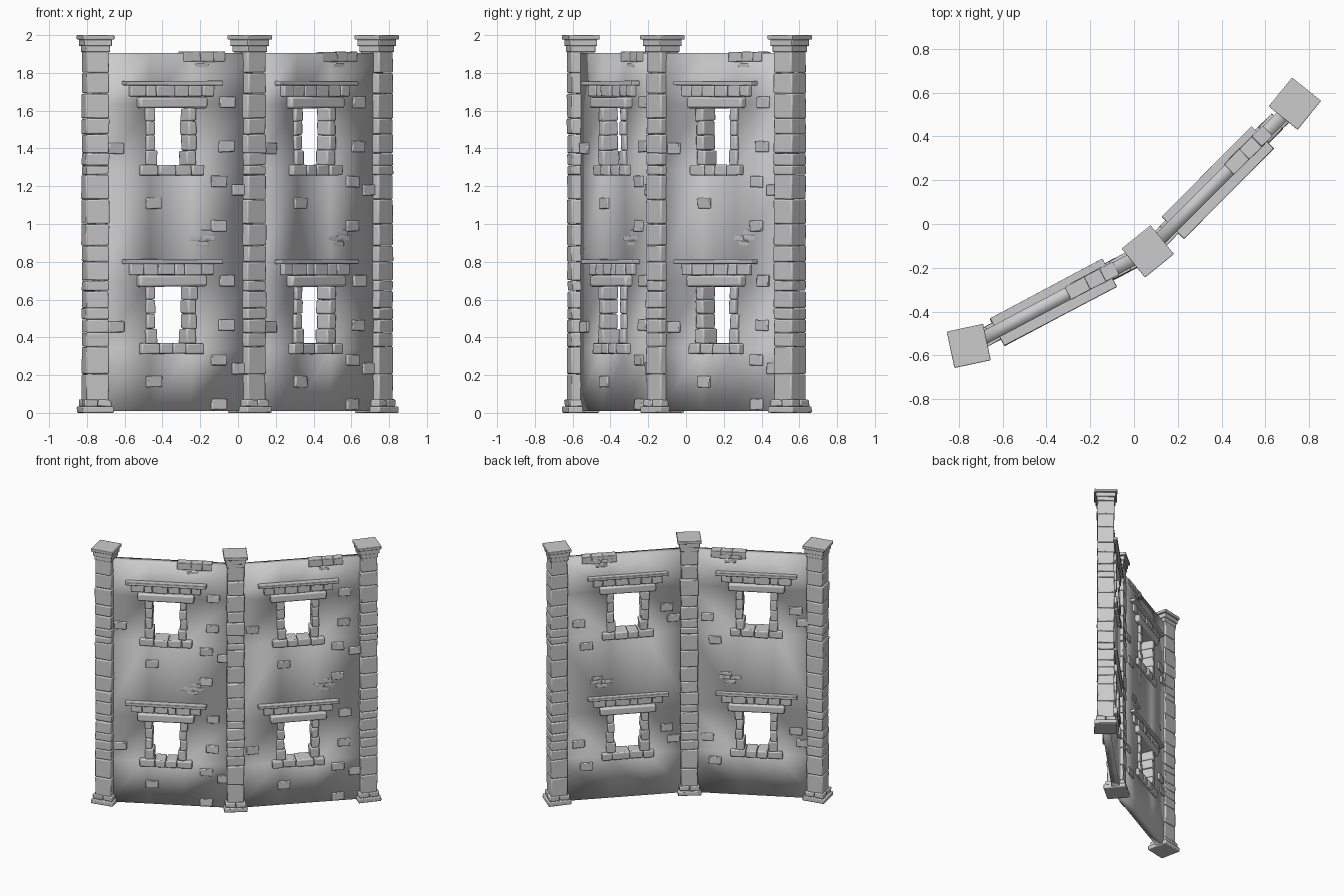
import bpy, bmesh, math, random
from mathutils import Matrix, Vector

if "Cube" in bpy.data.objects:
    bpy.data.objects.remove(bpy.data.objects["Cube"])

random.seed(7)
STOREY = 0.945
PILLARS = [(-0.755, -0.557, 12), (0.063, -0.125, 39), (0.735, 0.55, 51)]


def add_block(bm, x0, x1, y0, y1, z0, z1, j=0.003):
    """Hand-cut stone: a box with slightly wobbled corners."""
    geo = bmesh.ops.create_cube(bm, size=1)
    for v in geo["verts"]:
        c = v.co
        v.co = Vector((x0 if c.x < 0 else x1, y0 if c.y < 0 else y1, z0 if c.z < 0 else z1))
        v.co += Vector([random.uniform(-j, j) for _ in range(3)])
        v.co.z = max(v.co.z, 0)


def make(name, bm, frame, bevel=0.006):
    mesh = bpy.data.meshes.new(name)
    bmesh.ops.recalc_face_normals(bm, faces=bm.faces)
    bm.to_mesh(mesh)
    bm.free()
    ob = bpy.data.objects.new(name, mesh)
    ob.matrix_world = frame
    bpy.context.collection.objects.link(ob)
    if bevel:
        m = ob.modifiers.new("worn_edges", "BEVEL")
        m.width, m.segments = bevel, 2
    return ob


def course(bm, half, n, depth, z0, z1, u, vary=0.005):
    """A horizontal row of n stones of uneven length and projection."""
    cuts = [-half + 2 * half * i / n for i in range(n + 1)]
    for i in range(1, n):
        cuts[i] += random.uniform(-0.2, 0.2) * 2 * half / n
    for a, b in zip(cuts, cuts[1:]):
        d = depth + random.uniform(-vary, vary)
        add_block(bm, u + a + 0.001, u + b - 0.001, -d - 0.005, d - 0.005, z0, z1, 0.002)


def build_pillar(x, y, deg):
    frame = Matrix.Translation((x, y, 0)) @ Matrix.Rotation(math.radians(deg), 4, 'Z')
    # Stacked shaft stones, same pattern on both storeys
    bm = bmesh.new()
    levels = [0.06, 0.205, 0.35, 0.425, 0.495, 0.555, 0.645, 0.70, 0.80, 0.885]
    levels += [1.0, 1.13, 1.26, 1.31, 1.375, 1.475, 1.56, 1.69, 1.80, 1.925]
    for a, b in zip(levels, levels[1:]):
        w, d = (0.0615 + random.uniform(-0.002, 0.003) for _ in range(2))
        add_block(bm, -w, w, -d, d, a + 0.001, b - 0.001, 0.002)
    make("pillar_shaft", bm, frame, 0.007)
    # Stepped base: a slab and a ring of smaller stones
    bm = bmesh.new()
    add_block(bm, -0.084, 0.084, -0.084, 0.084, 0, 0.034, 0.001)
    for sx in (-1, 1):
        for sy in (-1, 1):
            add_block(bm, sx * 0.001, sx * 0.073, sy * 0.001, sy * 0.073, 0.034, 0.07)
    make("pillar_base", bm, frame)
    # Stepped capital
    bm = bmesh.new()
    for w, a, b in ((0.066, 1.91, 1.945), (0.074, 1.942, 1.977), (0.085, 1.977, 2.0)):
        add_block(bm, -w, w, -w, w, a, b, 0)
    make("pillar_capital", bm, frame, 0.004)


def build_wall(p, q):
    a, b = Vector(p[:2]), Vector(q[:2])
    mid, d = (a + b) / 2, b - a
    half = d.length / 2
    frame = Matrix.Translation((mid.x, mid.y, 0)) @ Matrix.Rotation(math.atan2(d.y, d.x), 4, 'Z')
    u = -0.028                                   # window axis along the wall
    # Plain panel with two openings
    bm = bmesh.new()
    us = [-half, u - 0.125, u + 0.125, half]
    zs = [0.01, 0.34, 0.69, 0.34 + STOREY, 0.69 + STOREY, 1.905]
    grid = [[bm.verts.new((s, 0, z)) for s in us] for z in zs]
    for r in range(5):
        for c in range(3):
            if not (c == 1 and r in (1, 3)):
                bm.faces.new((grid[r][c], grid[r][c + 1], grid[r + 1][c + 1], grid[r + 1][c]))
    panel = make("wall_panel", bm, frame, 0)
    m = panel.modifiers.new("thickness", "SOLIDIFY")
    m.thickness, m.offset = 0.06, 0

    for z in (0, STOREY):
        # Sill stones
        bm = bmesh.new()
        course(bm, 0.188, 4, 0.06, z + 0.312, z + 0.368, u, 0.006)
        make("window_sill", bm, frame, 0.008)
        # Jamb stones on both sides
        bm = bmesh.new()
        for s in (-1, 1):
            for z0, z1, inner in ((0.366, 0.445, 0.088), (0.445, 0.525, 0.1),
                                  (0.525, 0.60, 0.097), (0.60, 0.67, 0.1)):
                e = 0.15 + random.uniform(-0.006, 0.006)
                t = 0.048 + random.uniform(-0.004, 0.004)
                add_block(bm, u + s * inner, u + s * e, -t, t, z + z0, z + z1)
        make("window_jambs", bm, frame, 0.008)
        # Lintel, corbel course and cornice slab
        bm = bmesh.new()
        course(bm, 0.203, 1, 0.064, z + 0.668, z + 0.728, u)
        make("window_lintel", bm, frame, 0.012)
        bm = bmesh.new()
        course(bm, 0.25, 6, 0.053, z + 0.73, z + 0.79, u)
        make("corbel_course", bm, frame, 0.006)
        bm = bmesh.new()
        course(bm, 0.292, 1, 0.072, z + 0.788, z + 0.812, u, 0)
        make("cornice_slab", bm, frame, 0.004)
        # Scattered bricks standing proud of the front and back faces
        bm = bmesh.new()
        front = [(-0.357, 0.455), (-0.13, 0.165), (0.26, 0.28), (0.304, 0.465),
                 (0.31, 0.70), (0.26, 0.045), (0.385, 0.235)]
        back = [(0.325, 0.45), (-0.31, 0.53), (-0.36, 0.44), (0.27, 0.27)]
        for side, spots in ((-1, front), (1, back)):
            for s, zz in spots:
                add_block(bm, s - 0.045, s + 0.045, side * 0.015, side * 0.042,
                          z + zz - 0.029, z + zz + 0.029)
        # Nearly flush patch of bricks above each window
        for s, zz in ((0.12, 0.925), (0.20, 0.925), (0.16, 0.895), (0.19, 0.955)):
            if z + zz < 1.88:
                add_block(bm, s - 0.04, s + 0.04, -0.031, 0.036, z + zz - 0.014, z + zz + 0.014, 0.001)
        make("proud_bricks", bm, frame, 0.005)
    # Bricks showing along the wall top
    bm = bmesh.new()
    for s, w in ((0.10, 0.05), (0.19, 0.04), (0.265, 0.035)):
        add_block(bm, s - w, s + w, -0.033, 0.033, 1.86, 1.912, 0.002)
    make("wall_top_bricks", bm, frame, 0.004)


for p in PILLARS:
    build_pillar(*p)
for p, q in zip(PILLARS, PILLARS[1:]):
    build_wall(p, q)

# Smooth worn edges, keep sharp corners
for ob in bpy.context.collection.objects:
    ob.select_set(True)
    bpy.context.view_layer.objects.active = ob
bpy.ops.object.shade_smooth_by_angle(angle=math.radians(35))
